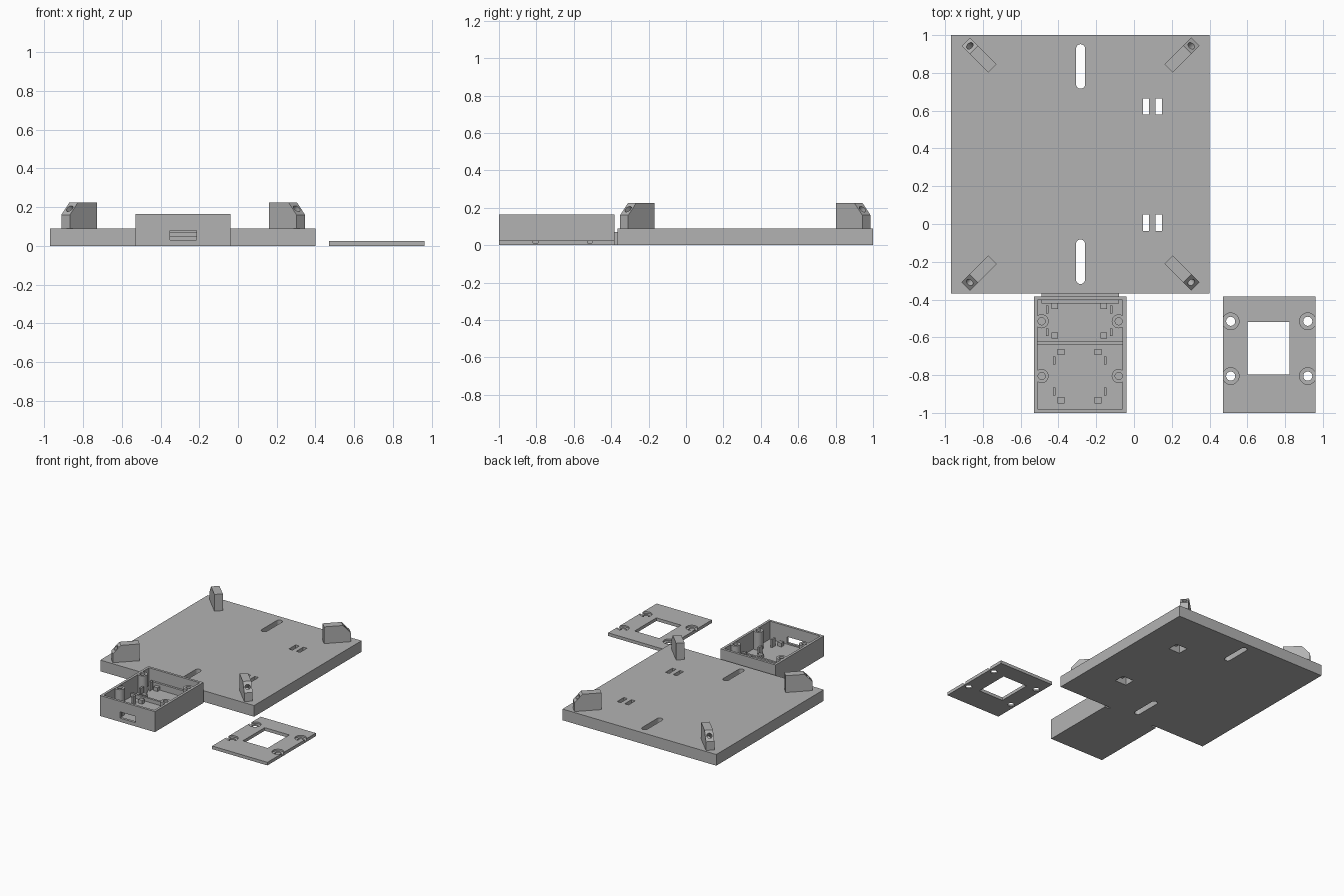
import bpy, bmesh
from math import atan2, pi
from mathutils import Matrix, Vector

cube = bpy.data.objects.get("Cube")
if cube:
    bpy.data.objects.remove(cube, do_unlink=True)

GREY = (0.45, 0.45, 0.45, 1)
mat = bpy.data.materials.new("plain grey plastic")
mat.use_nodes = True
mat.diffuse_color = GREY
mat.node_tree.nodes["Principled BSDF"].inputs["Base Color"].default_value = GREY


def box(bm, x0, x1, y0, y1, z0, z1):
    m = Matrix.Translation(((x0 + x1) / 2, (y0 + y1) / 2, (z0 + z1) / 2))
    m = m @ Matrix.Diagonal((x1 - x0, y1 - y0, z1 - z0, 1))
    bmesh.ops.create_cube(bm, size=1, matrix=m)


def cylinder(bm, centre, r, depth, axis=(0, 0, 1)):
    rot = Vector((0, 0, 1)).rotation_difference(Vector(axis)).to_matrix().to_4x4()
    bmesh.ops.create_cone(bm, cap_ends=True, segments=32, radius1=r, radius2=r,
                          depth=depth, matrix=Matrix.Translation(centre) @ rot)


def prism(bm, points, vec):
    """Extrude a closed outline along a vector."""
    face = bm.faces.new([bm.verts.new(p) for p in points])
    ext = bmesh.ops.extrude_face_region(bm, geom=[face])["geom"]
    bmesh.ops.translate(bm, vec=vec, verts=[g for g in ext if isinstance(g, bmesh.types.BMVert)])
    bmesh.ops.recalc_face_normals(bm, faces=bm.faces)


def make(name, bm):
    mesh = bpy.data.meshes.new(name)
    bm.to_mesh(mesh)
    bm.free()
    mesh.materials.append(mat)
    obj = bpy.data.objects.new(name, mesh)
    bpy.context.collection.objects.link(obj)
    return obj


def cut(obj, *cutters):
    """Subtract each bmesh in turn and bake the result."""
    for bm in cutters:
        tool = make("cutter", bm)
        tool.hide_render = True
        mod = obj.modifiers.new("cut", "BOOLEAN")
        mod.operation, mod.solver, mod.object = "DIFFERENCE", "EXACT", tool
        deps = bpy.context.evaluated_depsgraph_get()
        mesh = bpy.data.meshes.new_from_object(obj.evaluated_get(deps))
        obj.modifiers.clear()
        obj.data = mesh
        bpy.data.objects.remove(tool, do_unlink=True)
    obj.data.shade_smooth()
    obj.data.set_sharp_from_angle(angle=pi / 6)
    return obj


CX, CY, TOP = -0.283, 0.317, 0.09

# Base plate with two long slots and two pairs of tie slots
bm = bmesh.new()
box(bm, -0.97, 0.4, -0.367, 1, 0, TOP)
plate = make("base_plate", bm)
for s in (-1, 1):
    mid = CY + s * 0.517
    slot = bmesh.new()
    outline = []
    for end in (1, -1):
        for i in range(13):
            p = Matrix.Rotation(pi * i / 12, 3, "Z") @ Vector((0.024 * end, 0, 0))
            outline.append(p + Vector((CX, mid + end * 0.094, -0.1)))
    prism(slot, outline, (0, 0, 0.3))
    mid = CY - 0.003 + s * 0.308
    ties = bmesh.new()
    box(ties, 0.047, 0.08, mid - 0.043, mid + 0.043, -0.1, 0.2)
    box(ties, 0.115, 0.148, mid - 0.043, mid + 0.043, -0.1, 0.2)
    recess = bmesh.new()
    box(recess, 0.047, 0.148, mid - 0.043, mid + 0.043, -0.1, 0.045)
    cut(plate, slot, ties, recess)

# Diagonal corner posts with a drilled chamfer
for sx, side in ((-1, "right"), (1, "left")):
    for sy, end in ((-1, "front"), (1, "back")):
        bm = bmesh.new()
        prism(bm, [(x, -0.031, z) for x, z in
                   ((-0.1, 0), (0.1, 0), (0.1, 0.07), (0.04, 0.135), (-0.1, 0.135))],
              (0, 0.062, 0))
        hole = bmesh.new()
        cylinder(hole, (0.07, 0, 0.1025), 0.02, 0.14, (0.735, 0, 0.678))
        place = Matrix.Translation((CX + sx * 0.537, CY + sy * 0.577, TOP))
        place = place @ Matrix.Rotation(atan2(sy, sx), 4, "Z")
        for b in (bm, hole):
            b.transform(place)
        cut(make(f"{end}_{side}_corner_post", bm), hole)

# Open electronics case with a port in its front wall
X0, X1, Y0, Y1, H = -0.53, -0.04, -1, -0.383, 0.165
FLOOR = 0.02
bm = bmesh.new()
box(bm, X0, X1, Y0, Y1, 0, H)
cavity, port = bmesh.new(), bmesh.new()
box(cavity, X0 + 0.02, X1 - 0.02, Y0 + 0.02, Y1 - 0.02, FLOOR, 0.3)
box(port, -0.35, -0.215, -1.1, -0.95, 0.03, 0.08)
cut(make("case_shell", bm), cavity, port)

# Tongue joining the case to the plate, and the cross divider
bm = bmesh.new()
box(bm, -0.49, -0.08, -0.42, -0.366, 0, 0.07)
make("case_tongue", bm)
bm = bmesh.new()
box(bm, X0 + 0.01, X1 - 0.01, -0.637, -0.62, 0.01, 0.05)
make("case_divider", bm)

# Screw bosses
SCREW_Y = (-0.515, -0.805)
bosses, bores = bmesh.new(), bmesh.new()
for x in (-0.489, -0.081):
    for y in SCREW_Y:
        cylinder(bosses, (x, y, 0.0875), 0.037, 0.153)
        cylinder(bores, (x, y, 0.13), 0.019, 0.2)
cut(make("screw_bosses", bosses), bores)

# Board supports and retaining clips for the two bays
bm = bmesh.new()
for cx, cy, dx, dy, clip_x, clip_y in ((-0.29, -0.513, 0.13, 0.078, 0.17, 0.06),
                                       (-0.288, -0.805, 0.098, 0.128, 0.135, 0.082)):
    for sx in (-1, 1):
        for sy in (-1, 1):
            x, y = cx + sx * dx, cy + sy * dy
            box(bm, x - 0.018, x + 0.018, y - 0.016, y + 0.016, 0.01, 0.05)
            x, y = cx + sx * clip_x, cy + sy * clip_y
            box(bm, x - 0.007, x + 0.007, y - 0.021, y + 0.021, 0.01, 0.085)
make("board_supports", bm)

# Separate lid with window and counterbored screw holes
bm = bmesh.new()
box(bm, 0.47, 0.962, Y0, Y1, 0, 0.025)
window, holes, sinks = bmesh.new(), bmesh.new(), bmesh.new()
box(window, 0.602, 0.822, -0.797, -0.52, -0.1, 0.1)
for x in (0.512, 0.92):
    for y in SCREW_Y:
        cylinder(holes, (x, y, 0), 0.024, 0.2)
        cylinder(sinks, (x, y, 0.062), 0.044, 0.1)
cut(make("case_lid", bm), window, holes, sinks)
